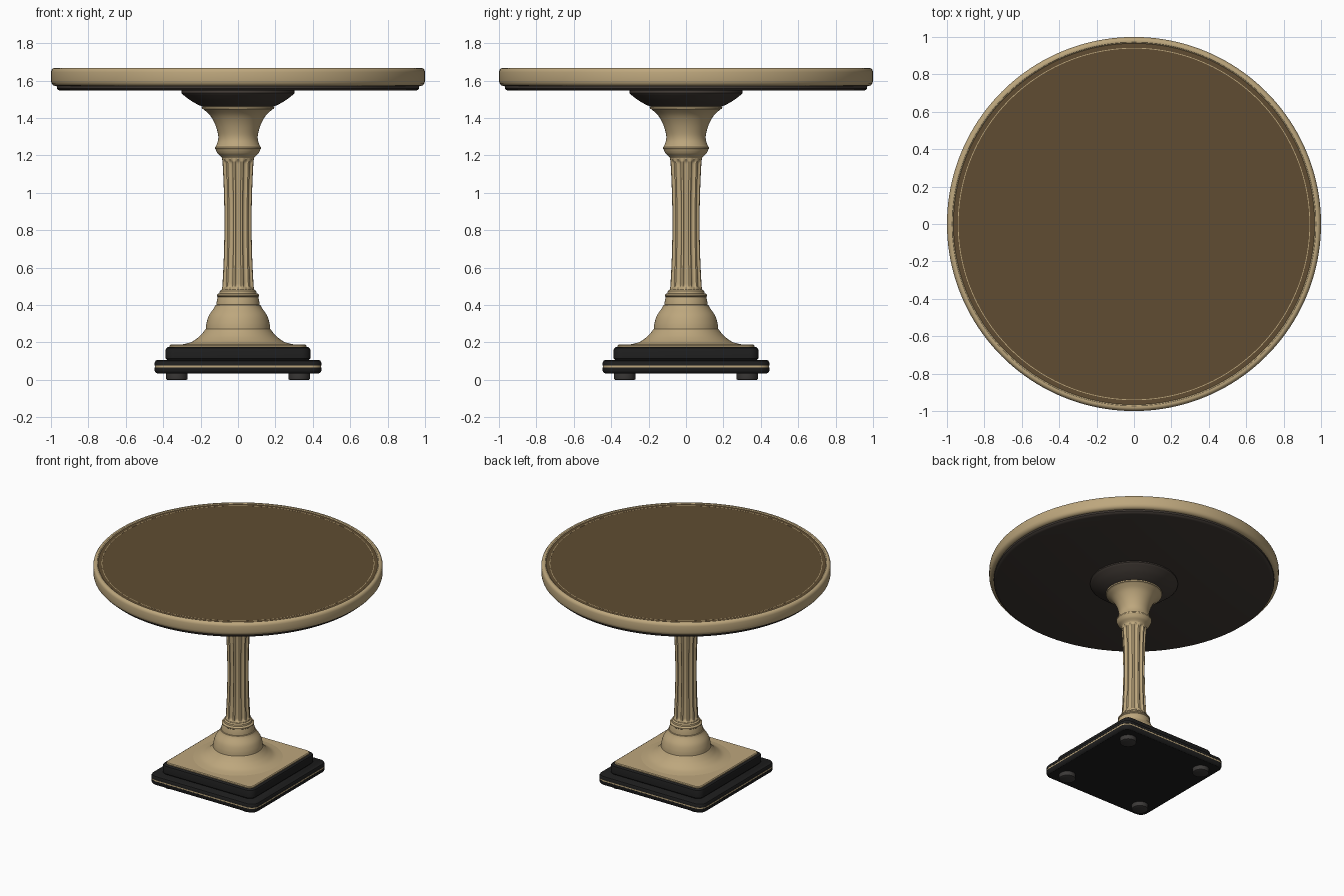
import bpy, bmesh, math
from math import sin, cos, pi, radians

if "Cube" in bpy.data.objects:
    bpy.data.objects.remove(bpy.data.objects["Cube"])


def material(name, rgb):
    m = bpy.data.materials.new(name)
    m.diffuse_color = (*rgb, 1.0)
    m.use_nodes = True
    m.node_tree.nodes["Principled BSDF"].inputs["Base Color"].default_value = m.diffuse_color
    return m


TAN = material("tan wood", (0.51, 0.385, 0.205))
BROWN = material("brown top", (0.115, 0.073, 0.032))
UNDER = material("dark underside", (0.052, 0.042, 0.035))
BLACK = material("black plinth", (0.013, 0.013, 0.013))
FOOT = material("dark grey feet", (0.045, 0.042, 0.04))


def loft(name, rings, mat, cap=True, angle=30, loc=(0, 0, 0)):
    """Skin a stack of equal-length point rings, from bottom to top."""
    bm = bmesh.new()
    rows = [[bm.verts.new(p) for p in ring] for ring in rings]
    n = len(rows[0])
    for a, b in zip(rows, rows[1:]):
        for i in range(n):
            j = (i + 1) % n
            bm.faces.new((a[i], a[j], b[j], b[i]))
    if cap:
        bm.faces.new(rows[0][::-1])
        bm.faces.new(rows[-1])
    bmesh.ops.recalc_face_normals(bm, faces=bm.faces)
    me = bpy.data.meshes.new(name)
    bm.to_mesh(me)
    bm.free()
    me.materials.append(mat)
    ob = bpy.data.objects.new(name, me)
    ob.location = loc
    bpy.context.collection.objects.link(ob)
    bpy.ops.object.select_all(action='DESELECT')
    ob.select_set(True)
    bpy.context.view_layer.objects.active = ob
    bpy.ops.object.shade_smooth_by_angle(angle=radians(angle))
    return ob


def circle(r, z, n):
    return [(r * cos(2 * pi * i / n), r * sin(2 * pi * i / n), z) for i in range(n)]


def lathe(name, profile, mat, n=96, **kw):
    return loft(name, [circle(r, z, n) for r, z in profile], mat, **kw)


def slab(name, profile, mat, corner, seg=8):
    """Rounded square slab; profile lists (half width, z)."""
    core = max(h for h, z in profile) - corner
    rings = []
    for h, z in profile:
        r = h - core
        ring = []
        for q, (sx, sy) in enumerate([(1, 1), (-1, 1), (-1, -1), (1, -1)]):
            for k in range(seg + 1):
                a = pi / 2 * (q + k / seg)
                ring.append((sx * core + r * cos(a), sy * core + r * sin(a), z))
        rings.append(ring)
    return loft(name, rings, mat)


def smooth(points, steps=5):
    """Catmull-Rom curve through profile points."""
    p = [points[0]] + points + [points[-1]]
    out = []
    for a, b, c, d in zip(p, p[1:], p[2:], p[3:]):
        for s in range(steps):
            t = s / steps
            out.append(tuple(0.5 * (2 * b[i] + (c[i] - a[i]) * t
                       + (2 * a[i] - 5 * b[i] + 4 * c[i] - d[i]) * t * t
                       + (3 * b[i] - a[i] - 3 * c[i] + d[i]) * t ** 3) for i in (0, 1)))
    return out + [points[-1]]


# Feet
for sx in (-1, 1):
    for sy in (-1, 1):
        lathe(f"foot_{'left' if sx < 0 else 'right'}_{'front' if sy < 0 else 'back'}",
              [(0.05, 0), (0.056, 0.003), (0.058, 0.009), (0.058, 0.04)],
              FOOT, n=32, loc=(sx * 0.327, sy * 0.327, 0))

# Square plinth: two black steps, the lower one with a tan inlay line
slab("plinth_lower", [(0.432, 0.034), (0.441, 0.04), (0.446, 0.05), (0.446, 0.067)], BLACK, 0.06)
slab("plinth_inlay", [(0.445, 0.067), (0.445, 0.077)], TAN, 0.06)
slab("plinth_upper_lip", [(0.446, 0.077), (0.446, 0.092), (0.441, 0.102), (0.432, 0.107)], BLACK, 0.06)
slab("plinth_step", [(0.38, 0.107), (0.387, 0.115), (0.387, 0.16), (0.383, 0.17), (0.372, 0.177)],
     BLACK, 0.05)
slab("plinth_plate", [(0.366, 0.175), (0.366, 0.183), (0.36, 0.188)], TAN, 0.04)

# Flared foot of the column
lathe("column_base",
      smooth([(0.315, 0.187), (0.255, 0.2), (0.215, 0.225), (0.19, 0.25), (0.175, 0.27)])
      + smooth([(0.172, 0.272), (0.168, 0.305), (0.155, 0.345), (0.128, 0.385), (0.121, 0.4)])
      + [(0.115, 0.402), (0.113, 0.425), (0.108, 0.444), (0.112, 0.448), (0.112, 0.455),
         (0.108, 0.46), (0.099, 0.463), (0.097, 0.475), (0.088, 0.483)], TAN, angle=35)

# Fluted shaft: twelve grooves with rounded ends
Z0, Z1, FLUTES, PER = 0.475, 1.205, 12, 14


def shaft_radius(z):
    t = (z - 0.84) / 0.365
    return 0.074 + 0.013 * t * t


zs = [Z0, 0.49] + [0.497 + 0.004 * i for i in range(6)]
zs += [0.54 + i * 0.6 / 20 for i in range(21)]
zs += [1.15 + 0.004 * i for i in range(6)] + [1.178, Z1]
rings = []
for z in zs:
    e = max(0.0, min(1.0, (z - 0.494) / 0.02, (1.174 - z) / 0.02))
    e = math.sqrt(1 - (1 - e) ** 2)
    ring = []
    for i in range(FLUTES * PER):
        u = ((i + PER // 2) % PER) / PER - 0.5       # position across one flute
        g = math.sqrt(max(0.0, 1 - (u / 0.33) ** 2))
        r = shaft_radius(z) - 0.011 * g * e
        a = 2 * pi * i / (FLUTES * PER)
        ring.append((r * cos(a), r * sin(a), z))
    rings.append(ring)
loft("fluted_shaft", rings, TAN, angle=35)

# Capital
lathe("capital",
      smooth([(0.084, 1.185), (0.092, 1.195), (0.108, 1.21), (0.117, 1.225)])
      + [(0.119, 1.232), (0.122, 1.236), (0.122, 1.246), (0.118, 1.25)]
      + smooth([(0.116, 1.253), (0.106, 1.285), (0.108, 1.32), (0.124, 1.37),
                (0.15, 1.415), (0.185, 1.447)])
      + [(0.193, 1.449), (0.194, 1.458), (0.188, 1.462)], TAN, angle=35)

# Dark collar under the top
lathe("collar", smooth([(0.188, 1.46), (0.215, 1.472), (0.255, 1.495), (0.298, 1.528)])
      + [(0.303, 1.535), (0.3, 1.55)], UNDER)

# Round top: underside, rim and brown surface with a thin inlay
lathe("top_underside", [(0.948, 1.546), (0.96, 1.55), (0.968, 1.558), (0.97, 1.58)],
      UNDER, n=160)
lathe("top_rim", [(0.94, 1.57), (0.975, 1.57), (0.988, 1.575), (0.997, 1.586), (1.0, 1.6),
                  (1.0, 1.645), (0.997, 1.657), (0.99, 1.665), (0.982, 1.668),
                  (0.972, 1.667), (0.966, 1.662), (0.965, 1.655)], TAN, n=160, cap=False)
lathe("top_surface", [(0.967, 1.6), (0.967, 1.662)], BROWN, n=160)
lathe("top_inlay", [(0.942, 1.661), (0.942, 1.6625), (0.938, 1.6625), (0.938, 1.661)],
      TAN, n=160, cap=False)
